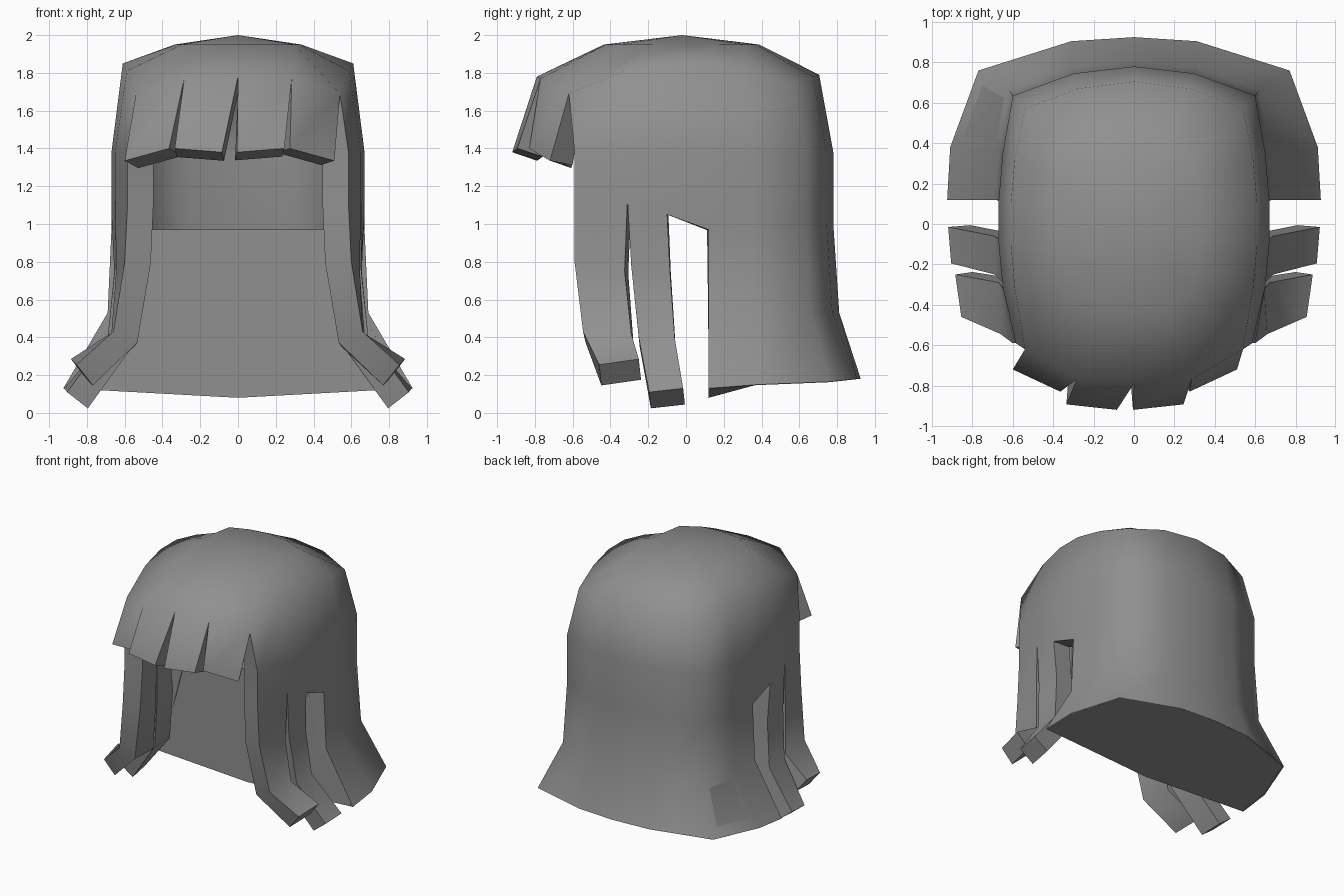
import bpy, bmesh, math
from mathutils import Vector

cube = bpy.data.objects.get("Cube")
if cube:
    bpy.data.objects.remove(cube)

grey = bpy.data.materials.new("hair_grey")
grey.use_nodes = True
colour = (0.28, 0.28, 0.28, 1)
grey.diffuse_color = colour
grey.node_tree.nodes["Principled BSDF"].inputs["Base Color"].default_value = colour


def make_object(name, bm):
    mesh = bpy.data.meshes.new(name)
    bm.to_mesh(mesh)
    bm.free()
    mesh.materials.append(grey)
    obj = bpy.data.objects.new(name, mesh)
    bpy.context.collection.objects.link(obj)
    return obj


def smooth(obj, angle):
    bpy.ops.object.select_all(action='DESELECT')
    obj.select_set(True)
    bpy.context.view_layer.objects.active = obj
    for mod in list(obj.modifiers):
        bpy.ops.object.modifier_apply(modifier=mod.name)
    bpy.ops.object.shade_smooth_by_angle(angle=math.radians(angle))


# Half outlines, running from the middle of the back round to the front
crest = [(0, .705, 1.79), (.28, .67, 1.78), (.54, .57, 1.74), (.59, .32, 1.81), (.61, .1, 1.85),
         (.61, -.1, 1.85), (.59, -.32, 1.81), (.54, -.62, 1.69), (.285, -.77, 1.77), (0, -.79, 1.78)]
wall = [(0, .78), (.3, .745), (.6, .635), (.65, .35), (.67, .12), (.67, -.1), (.65, -.31), (.585, -.59)]
wall_end = [1, 1, 1, .98, .97, 1.05, 1.13, 1.1]
hem = [(0, .925, .18), (.31, .905, .18), (.77, .76, .165), (.91, .38, .15), (.925, .12, .13)]

crown = [(x * .55, y * .55, 1.95) for x, y, z in crest]
upper = [(x, y, 1.38) for x, y in wall]
middle = [(x, y, z) for (x, y), z in zip(wall, wall_end)]
lower = [(x * 1.03, max(y * 1.04, .12) if y > .2 else y, .53) for x, y in wall[:5]]
pole = (0, -.02, 2)

# Each strand is a list of edge pairs that starts on the wall
front_lock = [(middle[6], middle[7]),
              ((.645, -.325, .75), (.6, -.59, .8)),
              ((.67, -.29, .42), (.66, -.545, .43)),
              ((.885, -.25, .285), (.855, -.46, .255))]
rear_lock = [(middle[5], middle[6]),
             ((.655, -.085, .75), (.65, -.29, .78)),
             ((.69, -.06, .4), (.69, -.25, .4)),
             ((.92, -.015, .13), (.905, -.195, .11))]
outer_bang = [(crest[7], crest[8]), ((.555, -.72, 1.335), (.32, -.83, 1.40))]
inner_bang = [(crest[8], crest[9]), ((.29, -.893, 1.40), (.04, -.92, 1.38))]

# Hair shell: crown, walls, bangs and side locks as one thick sheet
bm = bmesh.new()


def add_face(points, side, shift=0):
    pts = [Vector((side * x + (shift if i > 1 else 0), y, z)) for i, (x, y, z) in enumerate(points)]
    if side < 0:
        pts.reverse()
    bm.faces.new([bm.verts.new(p) for p in pts])


def add_band(top, bottom, side):
    for j in range(min(len(top), len(bottom)) - 1):
        add_face([top[j], top[j + 1], bottom[j + 1], bottom[j]], side)


for side in (1, -1):
    for j in range(len(crown) - 1):
        add_face([pole, crown[j + 1], crown[j]], side)
    for top, bottom in ((crown, crest), (crest, upper), (upper, middle), (middle[:5], lower), (lower, hem)):
        add_band(top, bottom, side)
    for strand in (front_lock, rear_lock):
        for top, bottom in zip(strand, strand[1:]):
            add_band(top, bottom, side)
    # The fringe sits slightly off centre
    for top, bottom in (outer_bang, inner_bang):
        add_face([top[0], top[1], bottom[1], bottom[0]], side, -.045)

bmesh.ops.remove_doubles(bm, verts=bm.verts, dist=.001)
shell = make_object("hair_shell", bm)

# The sheet thins out toward the back hem
group = shell.vertex_groups.new(name="thickness")
for v in shell.data.vertices:
    at_back = v.co.y > .11 and v.co.z < .6
    weight = 1 if not at_back else (.3 if v.co.z > .4 else .04)
    group.add([v.index], weight, 'REPLACE')
solid = shell.modifiers.new("thickness", 'SOLIDIFY')
solid.thickness = .14
solid.offset = -1
solid.vertex_group = "thickness"
smooth(shell, 65)

# Solid block of hair behind the neck
bm = bmesh.new()
levels = []
for row in ([(x, y, .97) for x, y, z in middle[:5]], lower, hem):
    half = [(x * .99, .12 + (y - .12) * .99, z) for x, y, z in row]
    loop = half[::-1] + [(-x, y, z) for x, y, z in half[1:]]
    levels.append([bm.verts.new(p) for p in loop])
for a, b in zip(levels, levels[1:]):
    for j in range(len(a) - 1):
        bm.faces.new([a[j], a[j + 1], b[j + 1], b[j]])
neck = bm.verts.new((0, .12, .08))
bm.faces.new(levels[0])
bm.faces.new(levels[-1] + [neck])
bm.faces.new([v[0] for v in levels] + [neck] + [v[-1] for v in reversed(levels)])
bmesh.ops.recalc_face_normals(bm, faces=bm.faces)
block = make_object("back_hair_block", bm)
smooth(block, 40)
